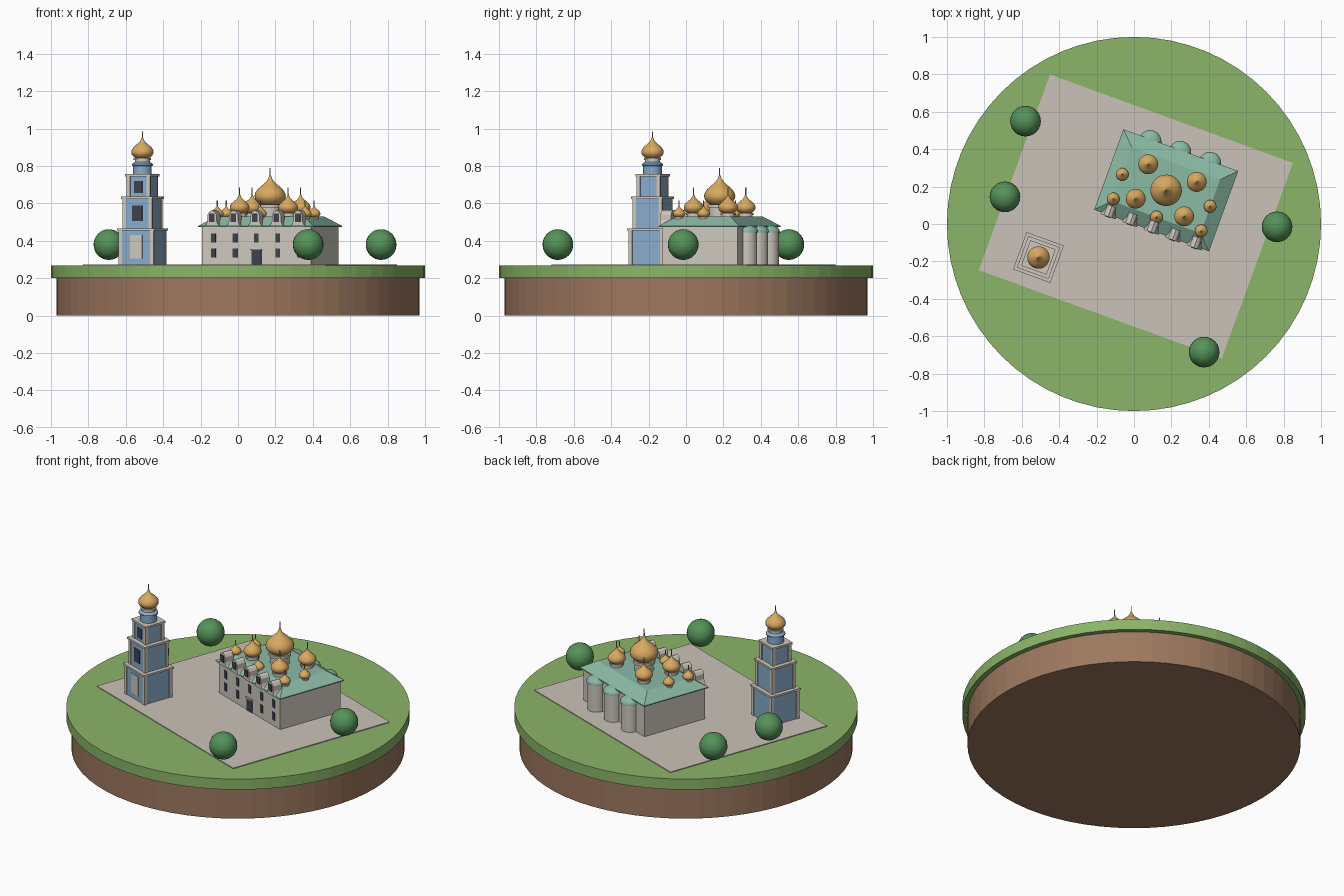
import bpy, bmesh, math
from mathutils import Matrix, Vector

cube = bpy.data.objects.get("Cube")
if cube:
    bpy.data.objects.remove(cube)


def material(name, rgb):
    m = bpy.data.materials.new(name)
    m.use_nodes = True
    m.diffuse_color = (*rgb, 1)
    bsdf = next(n for n in m.node_tree.nodes if n.type == 'BSDF_PRINCIPLED')
    bsdf.inputs["Base Color"].default_value = (*rgb, 1)
    bsdf.inputs["Roughness"].default_value = 0.8
    return m


GRASS = material("grass green", (0.26, 0.46, 0.14))
SOIL = material("soil brown", (0.34, 0.19, 0.115))
STONE = material("paving stone", (0.59, 0.54, 0.48))
CREAM = material("cream wall", (0.62, 0.58, 0.51))
TEAL = material("teal roof", (0.26, 0.49, 0.38))
GOLD = material("gold", (0.69, 0.40, 0.12))
BLUE = material("tower blue", (0.25, 0.41, 0.60))
DARK = material("dark glass", (0.045, 0.055, 0.08))
LEAF = material("leaf green", (0.09, 0.29, 0.10))

TURN = Matrix.Rotation(math.radians(-20), 4, 'Z')
GROUND = 0.27
WORLD = Matrix()
PLAZA = Matrix.Translation((0.01, 0.04, 0)) @ TURN
CHURCH = Matrix.Translation((0.172, 0.18, 0)) @ TURN
TOWER = Matrix.Translation((-0.511, -0.179, 0)) @ TURN


def finish(name, bm, mat, frame=WORLD, smooth=False):
    bmesh.ops.recalc_face_normals(bm, faces=bm.faces)
    if smooth:
        for f in bm.faces:
            f.smooth = True
        for e in bm.edges:
            e.smooth = e.calc_face_angle(0) < math.radians(35)
    mesh = bpy.data.meshes.new(name)
    bm.to_mesh(mesh)
    bm.free()
    mesh.materials.append(mat)
    ob = bpy.data.objects.new(name, mesh)
    ob.matrix_world = frame
    bpy.context.collection.objects.link(ob)
    return ob


def box(bm, x, y, z0, z1, w, d, top=1.0, top_d=None):
    """Upright box on z0..z1; top scales the upper face."""
    m = Matrix.Translation((x, y, (z0 + z1) / 2)) @ Matrix.Diagonal((w, d, z1 - z0, 1))
    verts = bmesh.ops.create_cube(bm, size=1, matrix=m)["verts"]
    for v in verts:
        if v.co.z > (z0 + z1) / 2:
            v.co.x = x + (v.co.x - x) * top
            v.co.y = y + (v.co.y - y) * (top_d or top)


def boxes(name, mat, frame, specs):
    bm = bmesh.new()
    for s in specs:
        box(bm, *s)
    return finish(name, bm, mat, frame)


def lathe(name, profile, mat, frame=WORLD, at=(0, 0), steps=24, smooth=True):
    bm = bmesh.new()
    verts = [bm.verts.new((r, 0, z)) for r, z in profile]
    edges = [bm.edges.new(p) for p in zip(verts, verts[1:])]
    bmesh.ops.spin(bm, geom=verts + edges, cent=(0, 0, 0), axis=(0, 0, 1),
                   angle=math.tau, steps=steps)
    bmesh.ops.remove_doubles(bm, verts=bm.verts, dist=1e-5)
    bmesh.ops.translate(bm, verts=bm.verts, vec=(*at, 0))
    return finish(name, bm, mat, frame, smooth)


def cylinder(name, r, z0, z1, mat, frame=WORLD, at=(0, 0), steps=24, smooth=True):
    return lathe(name, [(0, z0), (r, z0), (r, z1), (0, z1)], mat, frame, at, steps, smooth)


# Onion profile: radius factor and height factor
ONION = [(0, 0), (0.62, 0), (0.82, 0.13), (0.96, 0.29), (1, 0.46), (0.95, 0.64),
         (0.8, 0.83), (0.55, 1.02), (0.3, 1.2), (0.13, 1.4), (0.05, 1.62), (0, 1.64)]


def onion(name, x, y, r, z_drum, z_dome, tip, frame):
    """Cream drum with collar, golden bulb and finial."""
    cylinder(name + "_drum", r * 0.68, z_drum, z_dome, CREAM, frame, (x, y))
    cylinder(name + "_collar", r * 0.78, z_dome - r * 0.2, z_dome, CREAM, frame, (x, y))
    k = 1.9 / ONION[-1][1]
    lathe(name + "_dome", [(a * r, z_dome + b * r * k) for a, b in ONION], GOLD, frame, (x, y))
    cylinder(name + "_finial", 0.003, z_dome + 1.8 * r, tip, GOLD, frame, (x, y), steps=6)


# Ground
cylinder("soil_base", 0.97, 0, 0.2, SOIL, steps=64, smooth=False)
cylinder("grass_disc", 1.0, 0.2, 0.268, GRASS, steps=64, smooth=False)
boxes("paved_plaza", STONE, PLAZA, [(0, 0, 0.262, 0.273, 1.382, 1.113)])

# Round trees
for i, (x, y) in enumerate([(-0.58, 0.55), (-0.69, 0.145), (0.765, -0.015), (0.375, -0.685)]):
    bm = bmesh.new()
    bmesh.ops.create_uvsphere(bm, u_segments=24, v_segments=16, radius=0.082,
                              matrix=Matrix.Translation((x, y, 0.38)))
    finish(f"tree_{i + 1}", bm, LEAF, smooth=True)

# Church body and hipped roof
W, D = 0.62, 0.43
boxes("church_walls", CREAM, CHURCH, [(0, 0, GROUND, 0.476, W, D)])
boxes("church_roof", TEAL, CHURCH,
      [(0, 0, 0.474, 0.48, 0.653, 0.457), (0, 0, 0.48, 0.53, 0.653, 0.457, 0.77, 0.67)])

# Front windows, door and dormers
bays = [i * 0.122 for i in range(-2, 3)]
panes = [(x, -D / 2, z, z + 0.05, 0.026, 0.008) for x in bays for z in (0.31, 0.39)
         if x or z > 0.35]
boxes("church_windows", DARK, CHURCH, panes)
boxes("church_door", DARK, CHURCH, [(0, -D / 2, GROUND, 0.35, 0.055, 0.009)])
boxes("church_door_hood", CREAM, CHURCH, [(0, -D / 2, 0.35, 0.357, 0.066, 0.018)])

side = [(0.042, 0.478), (0.032, 0.49), (0.025, 0.508), (0.025, 0.54), (0.015, 0.557)]
outline = side + [(0, 0.564)] + [(-x, z) for x, z in reversed(side)]
bm = bmesh.new()
for x in bays:
    face = bm.faces.new([bm.verts.new((x + a, -0.238, z)) for a, z in outline])
    ext = bmesh.ops.extrude_face_region(bm, geom=[face])["geom"]
    bmesh.ops.translate(bm, vec=(0, 0.06, 0),
                        verts=[v for v in ext if isinstance(v, bmesh.types.BMVert)])
finish("church_dormers", bm, CREAM, CHURCH)
boxes("dormer_windows", DARK, CHURCH, [(x, -0.238, 0.502, 0.545, 0.03, 0.008) for x in bays])

# Rounded apses at the back with half domes
for x, label in ((-0.17, "right"), (0, "middle"), (0.17, "left")):
    cylinder(f"apse_{label}", 0.055, GROUND, 0.45, CREAM, CHURCH, (x, 0.217))
    cap = [(0.06 * math.cos(a), 0.45 + 0.035 * math.sin(a))
           for a in (math.pi / 2 * i / 6 for i in range(7))]
    lathe(f"apse_roof_{label}", [(0, 0.445), (0.06, 0.445)] + cap, TEAL, CHURCH, (x, 0.217))

# Church domes
onion("main_dome", 0, 0, 0.084, 0.52, 0.595, 0.79, CHURCH)
for sx in (-1, 1):
    for sy in (-1, 1):
        onion(f"corner_dome_{sx}_{sy}", sx * 0.138, sy * 0.098, 0.053, 0.52, 0.55, 0.685, CHURCH)
for i, (x, y) in enumerate([(-0.25, 0), (-0.25, -0.14), (0, -0.152), (0.25, -0.14), (0.25, 0)]):
    onion(f"small_dome_{i + 1}", x, y, 0.034, 0.49, 0.527, 0.615, CHURCH)

# Bell tower: three shrinking tiers with corner pilasters and cornices
tiers = [(GROUND, 0.455, 0.192), (0.463, 0.625, 0.16), (0.633, 0.745, 0.124)]
boxes("tower_tiers", BLUE, TOWER, [(0, 0, a, b + 0.004, s, s) for a, b, s in tiers])
trim = []
for a, b, s in tiers:
    trim += [(sx * (s / 2 - 0.006), sy * (s / 2 - 0.006), a, b, 0.02, 0.02)
             for sx in (-1, 1) for sy in (-1, 1)]
    trim.append((0, 0, b, b + 0.012, s + 0.02, s + 0.02))
boxes("tower_trim", CREAM, TOWER, trim)
boxes("tower_windows", DARK, TOWER, [(0, -tiers[1][2] / 2, 0.505, 0.59, 0.058, 0.008),
                                     (0, -tiers[2][2] / 2, 0.655, 0.72, 0.046, 0.008)])
boxes("tower_door", CREAM, TOWER, [(0, -tiers[0][2] / 2, 0.305, 0.43, 0.07, 0.008)])
lathe("tower_drum", [(0, 0.755), (0.05, 0.755), (0.05, 0.8), (0.057, 0.803), (0.057, 0.81),
                     (0.04, 0.822), (0, 0.822)], BLUE, TOWER)
onion("tower_dome", 0, 0, 0.06, 0.815, 0.843, 0.985, TOWER)
